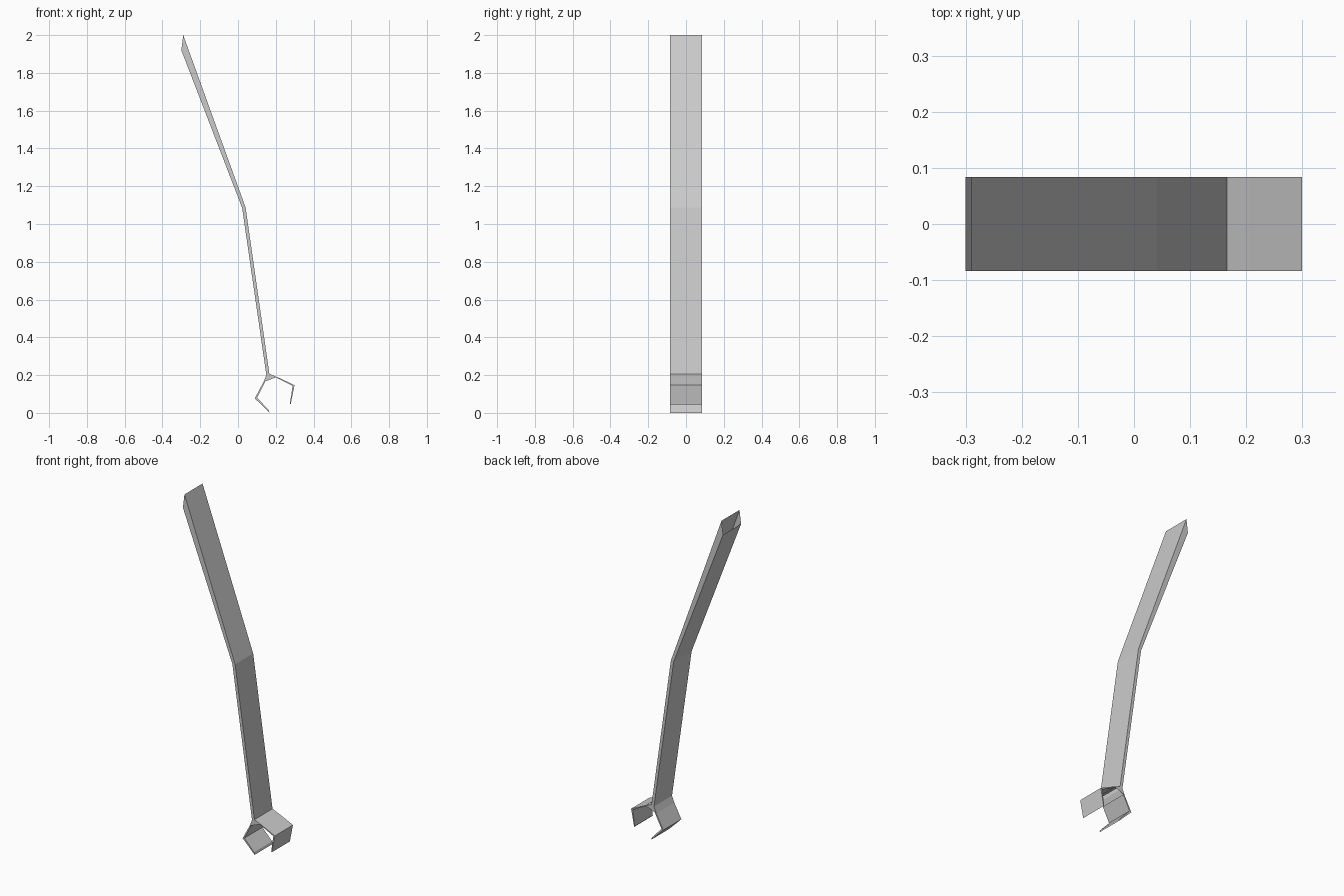
import bpy, bmesh

if "Cube" in bpy.data.objects:
    bpy.data.objects.remove(bpy.data.objects["Cube"])

HALF_WIDTH = 0.084


def shell(name, outer, inner, caps):
    """Flat-sided strip between two (x, z) edge lines, spanning the width in y."""
    bm = bmesh.new()
    rings = []
    for a, b in zip(outer, inner):
        ring = [(a, -HALF_WIDTH), (a, HALF_WIDTH), (b, HALF_WIDTH), (b, -HALF_WIDTH)]
        rings.append([bm.verts.new((p[0], y, p[1])) for p, y in ring])
    for r, s in zip(rings, rings[1:]):
        for i in range(4):
            j = (i + 1) % 4
            bm.faces.new((r[i], r[j], s[j], s[i]))
    if caps:
        bm.faces.new(rings[0])
        bm.faces.new(rings[-1])
    bmesh.ops.recalc_face_normals(bm, faces=bm.faces)
    mesh = bpy.data.meshes.new(name)
    bm.to_mesh(mesh)
    bm.free()
    obj = bpy.data.objects.new(name, mesh)
    bpy.context.collection.objects.link(obj)
    return obj


# Hollow bent arm, open at the top and flaring into the wrist at the bottom
shell("arm",
      [(-0.29, 2.0), (0.04, 1.088), (0.166, 0.207), (0.205, 0.19)],
      [(-0.30, 1.92), (0.022, 1.085), (0.15, 0.2), (0.135, 0.163)],
      caps=False)

# Claw fingers: thin bent plates
shell("right_finger",
      [(0.205, 0.191), (0.299, 0.147), (0.279, 0.045)],
      [(0.203, 0.187), (0.289, 0.143), (0.275, 0.05)],
      caps=True)
shell("left_finger",
      [(0.135, 0.163), (0.089, 0.077), (0.167, 0.0)],
      [(0.144, 0.165), (0.101, 0.081), (0.163, 0.014)],
      caps=True)
